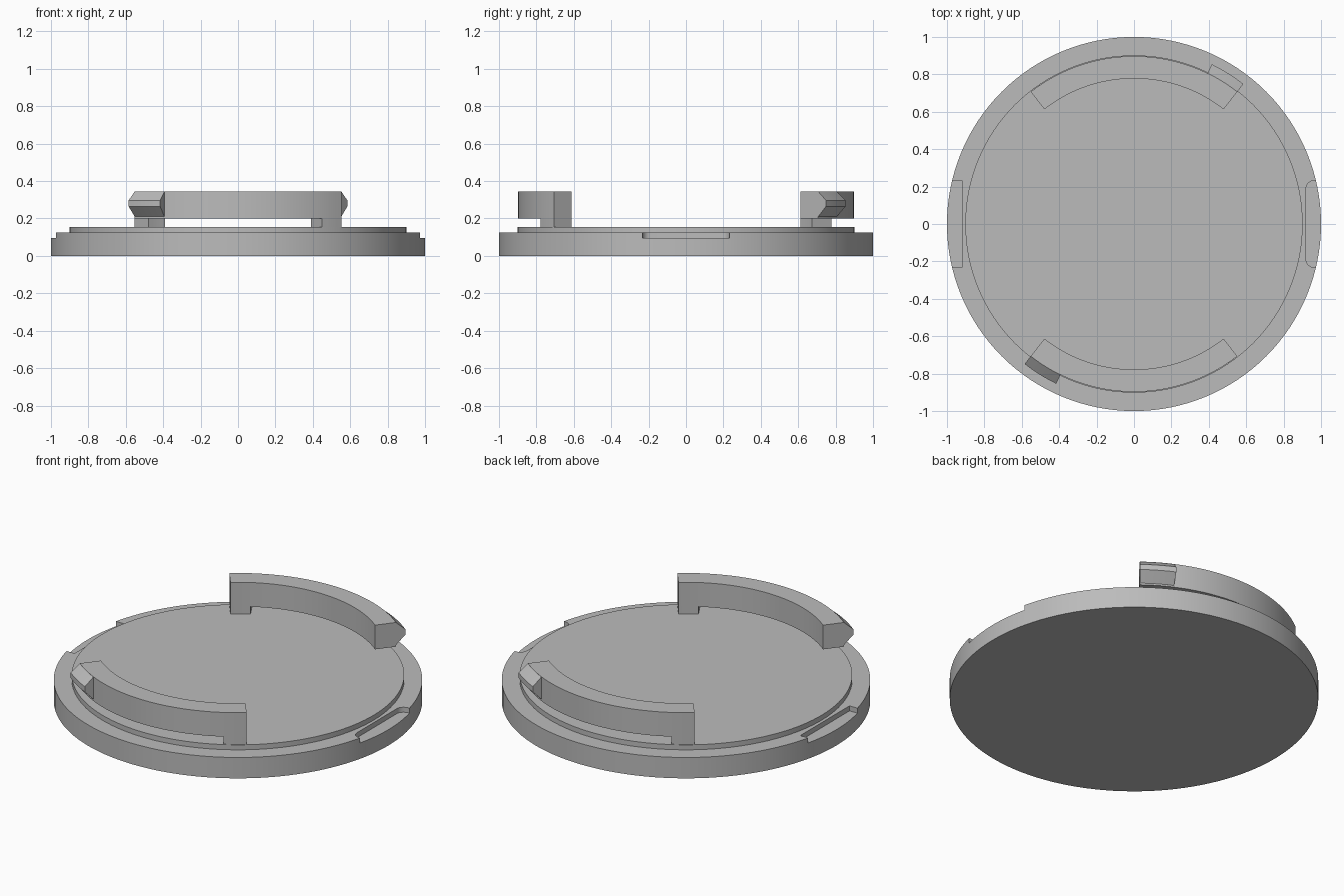
import bpy, bmesh
from math import sin, cos, radians

if "Cube" in bpy.data.objects:
    bpy.data.objects.remove(bpy.data.objects["Cube"], do_unlink=True)

COLOR = (0.5, 0.5, 0.5, 1)
gray = bpy.data.materials.new("plain gray")
gray.diffuse_color = COLOR
gray.use_nodes = True
gray.node_tree.nodes["Principled BSDF"].inputs["Base Color"].default_value = COLOR


def smooth(ob):
    bpy.ops.object.select_all(action="DESELECT")
    ob.select_set(True)
    bpy.context.view_layer.objects.active = ob
    bpy.ops.object.shade_smooth_by_angle(angle=radians(30))


def finish(bm, name):
    bmesh.ops.recalc_face_normals(bm, faces=bm.faces)
    mesh = bpy.data.meshes.new(name)
    bm.to_mesh(mesh)
    bm.free()
    ob = bpy.data.objects.new(name, mesh)
    bpy.context.collection.objects.link(ob)
    mesh.materials.append(gray)
    return ob


def disc(name, radius, z0, z1):
    bpy.ops.mesh.primitive_cylinder_add(vertices=128, radius=radius, depth=z1 - z0,
                                        location=(0, 0, (z0 + z1) / 2))
    ob = bpy.context.object
    ob.name = name
    ob.data.materials.append(gray)
    return ob


def arc(name, profile, start, end, turn):
    """Sweep an (r, z) profile round z; angles run from the front towards +x."""
    bm = bmesh.new()
    steps = max(4, round((end - start) / 2.5))
    rings = []
    for i in range(steps + 1):
        a = radians(start + (end - start) * i / steps + turn)
        rings.append([bm.verts.new((r * sin(a), -r * cos(a), z)) for r, z in profile])
    n = len(profile)
    for p, q in zip(rings, rings[1:]):
        for j in range(n):
            k = (j + 1) % n
            bm.faces.new((p[j], p[k], q[k], q[j]))
    bm.faces.new(rings[0])
    bm.faces.new(rings[-1])
    smooth(finish(bm, name))


# Base plate with a rounded grip notch on each side
base = disc("base_plate", 1.0, 0, 0.125)
for side, label in ((1, "left"), (-1, "right")):
    bm = bmesh.new()
    bmesh.ops.create_cube(bm, size=1)
    for v in bm.verts:
        v.co = (side * (1.01 + 0.18 * v.co.x), 0.466 * v.co.y, 0.145 + 0.1 * v.co.z)
    corners = [e for e in bm.edges
               if abs(e.verts[0].co.z - e.verts[1].co.z) > 0.05
               and abs(e.verts[0].co.x) < 1]
    bmesh.ops.bevel(bm, geom=corners, offset=0.045, segments=8, affect="EDGES", profile=0.5)
    cutter = finish(bm, label + "_notch_cutter")
    cut = base.modifiers.new(label + "_notch", "BOOLEAN")
    cut.object = cutter
    cut.operation = "DIFFERENCE"
    cut.solver = "EXACT"
    bpy.context.view_layer.objects.active = base
    bpy.ops.object.modifier_apply(modifier=cut.name)
    bpy.data.objects.remove(cutter, do_unlink=True)
smooth(base)

# Raised inner step
smooth(disc("raised_step", 0.902, 0.12, 0.155))

# Two curved spring arms, each on one foot with a wedge catch at the free end
INNER, OUTER = 0.778, 0.897
arm = [(INNER, 0.2), (OUTER, 0.2), (OUTER, 0.345), (INNER, 0.345)]
foot = [(INNER, 0.15), (OUTER, 0.15), (OUTER, 0.2), (INNER, 0.2)]
catch = [(OUTER - 0.01, 0.21), (OUTER, 0.21), (0.95, 0.265), (0.95, 0.297),
         (OUTER, 0.344), (OUTER - 0.01, 0.344)]
for turn, label in ((0, "front"), (180, "back")):
    arc(label + "_arm", arm, -38, 38, turn)
    arc(label + "_foot", foot, 30, 38, turn)
    arc(label + "_catch", catch, -38, -26, turn)
